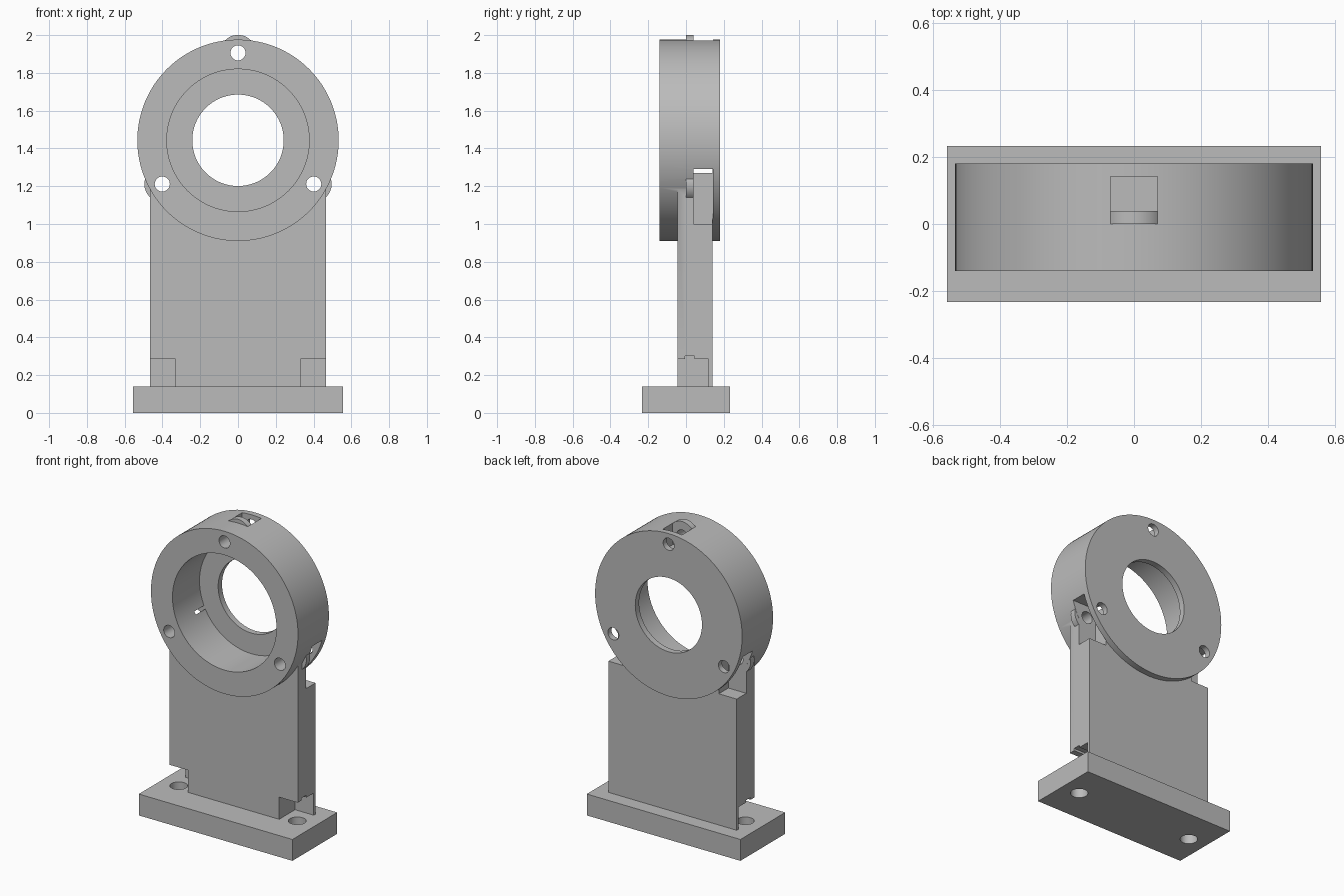
import bpy
import math
from mathutils import Matrix

default = bpy.data.objects.get("Cube")
if default:
    bpy.data.objects.remove(default, do_unlink=True)

grey = bpy.data.materials.new("plain_grey")
grey.use_nodes = True
grey.diffuse_color = (0.5, 0.5, 0.5, 1)
grey.node_tree.nodes["Principled BSDF"].inputs["Base Color"].default_value = (0.5, 0.5, 0.5, 1)


def box(name, x, y, z):
    """Box from its (min, max) range on each axis."""
    bpy.ops.mesh.primitive_cube_add(size=1)
    ob = bpy.context.object
    ob.name = name
    spans = (x, y, z)
    centre = [(a + b) / 2 for a, b in spans]
    size = [b - a for a, b in spans]
    ob.data.transform(Matrix.Translation(centre) @ Matrix.Diagonal((*size, 1)))
    ob.data.materials.append(grey)
    return ob


def disc(name, x, z, radius, y, sides=48):
    """Cylinder lying along y."""
    bpy.ops.mesh.primitive_cylinder_add(vertices=sides, radius=radius, depth=y[1] - y[0])
    ob = bpy.context.object
    ob.name = name
    turn = Matrix.Rotation(math.pi / 2, 4, 'X')
    ob.data.transform(Matrix.Translation((x, (y[0] + y[1]) / 2, z)) @ turn)
    ob.data.materials.append(grey)
    return ob


def combine(target, other, operation):
    mod = target.modifiers.new(operation.lower(), 'BOOLEAN')
    mod.operation = operation
    mod.solver = 'EXACT'
    mod.object = other
    bpy.context.view_layer.objects.active = target
    bpy.ops.object.modifier_apply(modifier=mod.name)
    bpy.data.objects.remove(other, do_unlink=True)


def finish(ob):
    bpy.ops.object.select_all(action='DESELECT')
    ob.select_set(True)
    bpy.context.view_layer.objects.active = ob
    bpy.ops.object.shade_smooth_by_angle(angle=math.radians(30))


RING_Z = 1.443
SCREW_R = 0.463
screws = [(SCREW_R * math.cos(math.radians(a)), RING_Z + SCREW_R * math.sin(math.radians(a)))
          for a in (90, 210, 330)]

# Base plate with two mounting holes
base = box("base_plate", (-0.557, 0.557), (-0.232, 0.232), (0, 0.14))
for side in (-1, 1):
    bpy.ops.mesh.primitive_cylinder_add(vertices=40, radius=0.053, depth=1,
                                        location=(side * 0.43, 0, 0))
    combine(base, bpy.context.object, 'DIFFERENCE')
finish(base)

# Upright and ring housing
housing = disc("ring_housing", 0, RING_Z, 0.533, (-0.14, 0.18), 128)
combine(housing, box("upright", (-0.465, 0.465), (-0.045, 0.139), (0.13, 1.183)), 'UNION')

# Clearance pockets at the ring top, ring sides and foot
combine(housing, box("top_pocket", (-0.07, 0.07), (0.0, 0.142), (1.83, 2.2)), 'DIFFERENCE')
for side in (-1, 1):
    def outer(start):
        return tuple(sorted((side * start, side * 0.7)))
    combine(housing, box("side_pocket", outer(0.335), (0.04, 0.142), (1.0, 1.29)), 'DIFFERENCE')
    combine(housing, box("foot_notch", outer(0.33), (-0.2, 0.12), (0.1, 0.285)), 'DIFFERENCE')
    combine(housing, box("foot_slot", outer(0.33), (-0.005, 0.045), (0.2, 0.3)), 'DIFFERENCE')

# Round lugs carrying the screws
for x, z in screws:
    combine(housing, disc("lug", x, z, 0.095, (0.0, 0.039)), 'UNION')

# Stepped bore and screw holes
combine(housing, disc("front_bore", 0, RING_Z, 0.377, (-0.5, 0.14), 128), 'DIFFERENCE')
combine(housing, disc("through_bore", 0, RING_Z, 0.242, (-0.5, 0.5), 96), 'DIFFERENCE')
for x, z in screws:
    combine(housing, disc("screw_hole", x, z, 0.04, (-0.5, 0.5), 32), 'DIFFERENCE')
finish(housing)
